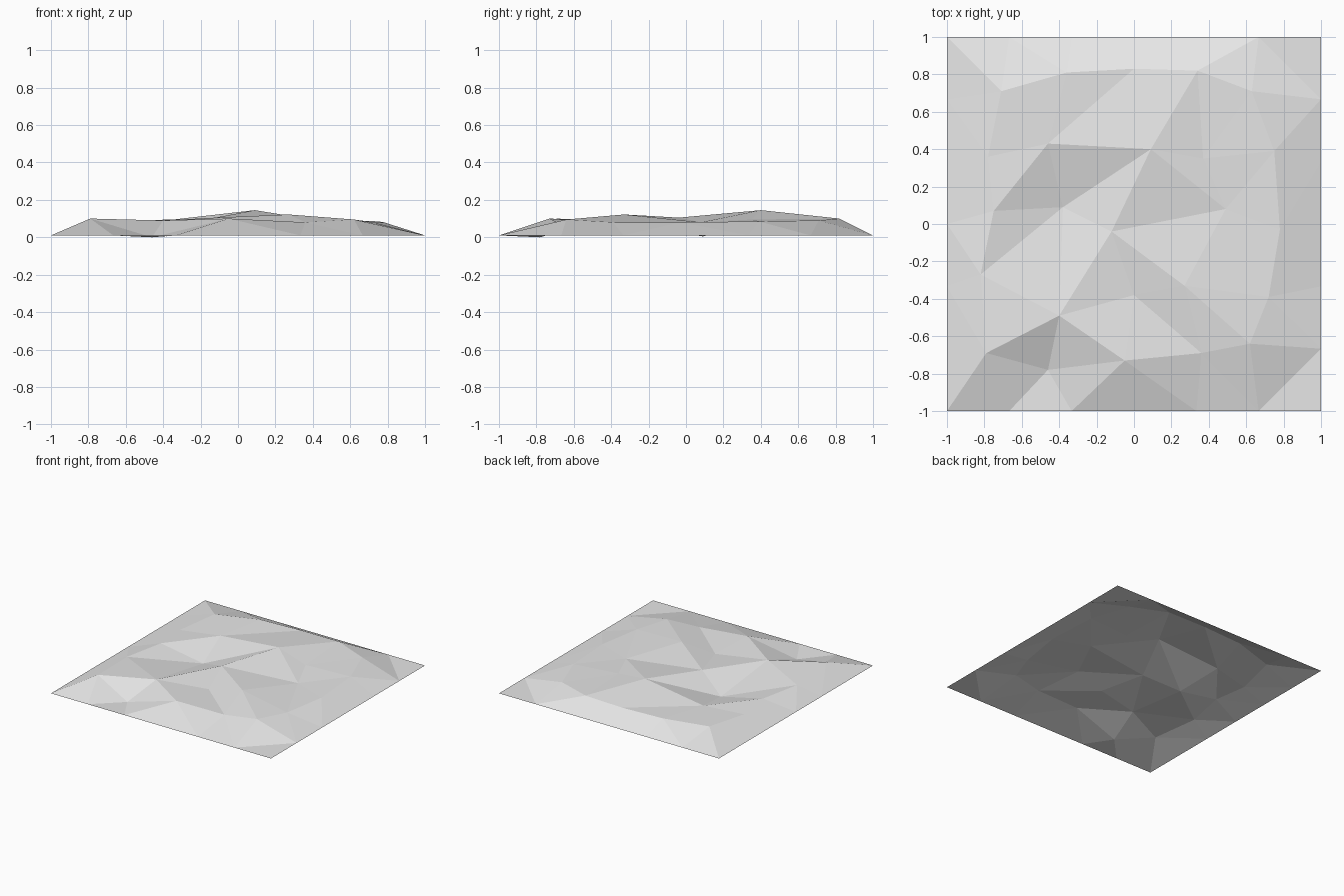
import bpy
import bmesh

# Remove the default cube if the scene has one
default_cube = bpy.data.objects.get("Cube")
if default_cube is not None:
    bpy.data.objects.remove(default_cube, do_unlink=True)

BORDER_HEIGHT = 0.01

# Inner hills and hollows, front row to back row, each point as x, y, height
HILLS = [
    [(-.79, -.69, .10), (-.46, -.78, .0), (-.05, -.73, .10), (.36, -.69, .08), (.62, -.64, .095)],
    [(-.82, -.27, .08), (-.40, -.49, .09), (.0, -.38, .075), (.27, -.33, .122), (.72, -.39, .08)],
    [(-.75, .07, .08), (-.38, .09, .005), (-.12, -.04, .105), (.49, .08, .08), (.78, -.03, .08)],
    [(-.78, .36, .07), (-.46, .43, .082), (.09, .40, .145), (.37, .35, .095), (.75, .39, .085)],
    [(-.71, .71, .085), (-.36, .81, .095), (.0, .83, .095), (.34, .82, .10), (.63, .71, .09)],
]


def make_material(name, color):
    material = bpy.data.materials.new(name)
    material.use_nodes = True
    material.diffuse_color = color
    shader = next(n for n in material.node_tree.nodes if n.type == "BSDF_PRINCIPLED")
    shader.inputs["Base Color"].default_value = color
    return material


def build_terrain(name, rows, material):
    count = len(rows)
    segments = count + 1
    bm = bmesh.new()

    # Regular square sheet with a straight, level border
    bmesh.ops.create_grid(bm, x_segments=segments, y_segments=segments, size=1)
    for vert in bm.verts:
        vert.co.z = BORDER_HEIGHT

    # Inner points are moved sideways and raised to form the uneven ground
    inner = [v for v in bm.verts if not v.is_boundary]
    inner.sort(key=lambda v: (round(v.co.y, 3), round(v.co.x, 3)))
    for index, vert in enumerate(inner):
        vert.co = rows[index // count][index % count]

    # Each square patch splits along its shorter diagonal into flat facets
    bmesh.ops.triangulate(bm, faces=bm.faces[:], quad_method="SHORT_EDGE")
    bmesh.ops.recalc_face_normals(bm, faces=bm.faces[:])
    bm.normal_update()
    if sum(face.normal.z for face in bm.faces) < 0:
        bmesh.ops.reverse_faces(bm, faces=bm.faces[:])
    for face in bm.faces:
        face.smooth = False

    mesh = bpy.data.meshes.new(name)
    bm.to_mesh(mesh)
    bm.free()
    mesh.materials.append(material)
    terrain = bpy.data.objects.new(name, mesh)
    bpy.context.scene.collection.objects.link(terrain)
    return terrain


ground_grey = make_material("light_grey", (0.8, 0.8, 0.8, 1.0))
build_terrain("low_poly_terrain", HILLS, ground_grey)
